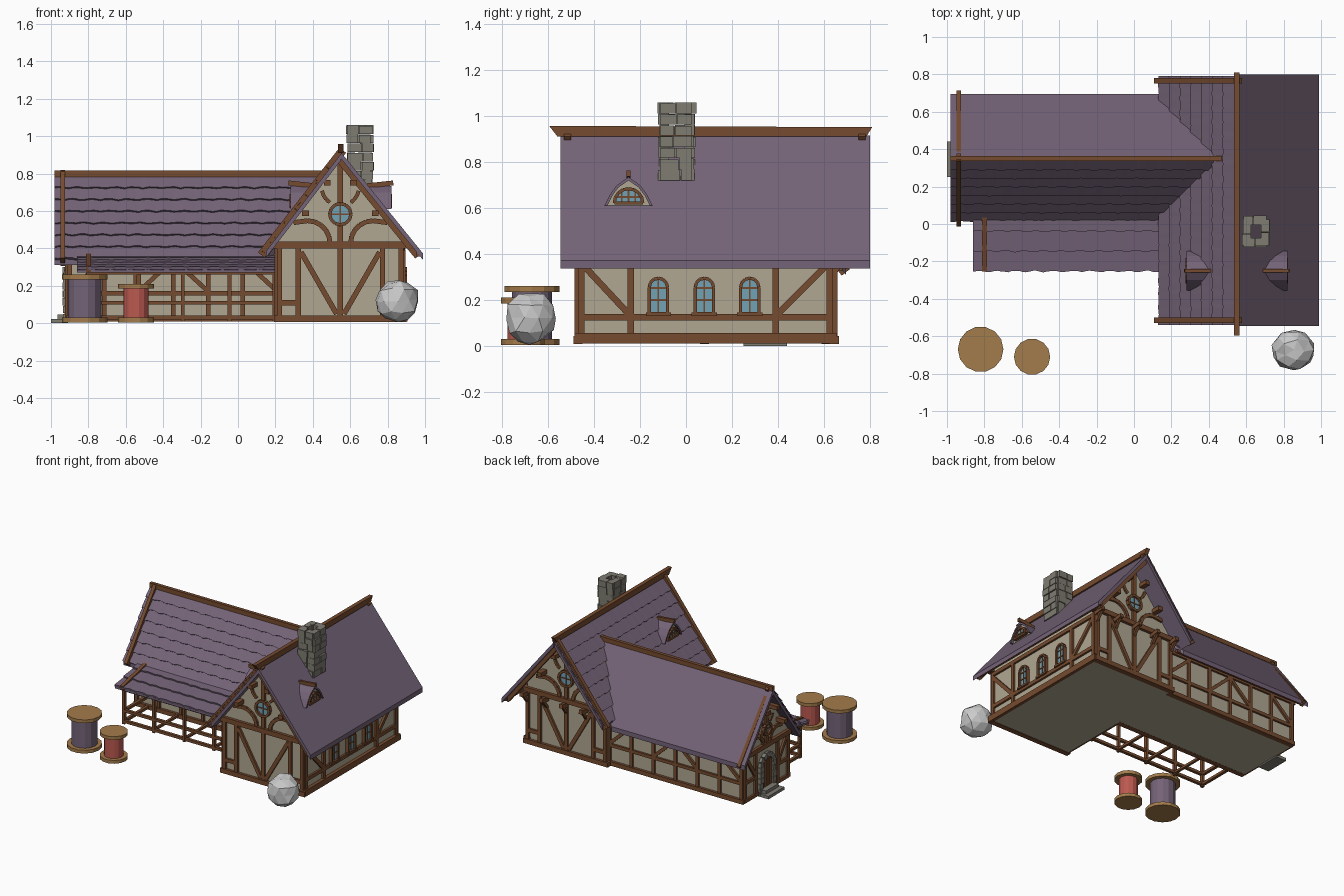
import bpy, bmesh, random
from math import sin, cos, pi
from mathutils import Vector as V, Matrix

if "Cube" in bpy.data.objects:
    bpy.data.objects.remove(bpy.data.objects["Cube"])
random.seed(4)

def mat(name, c):
    m = bpy.data.materials.new(name)
    m.diffuse_color = (*c, 1)
    m.use_nodes = True
    m.node_tree.nodes["Principled BSDF"].inputs["Base Color"].default_value = m.diffuse_color
    return m
WALL = mat("plaster", (.44, .39, .29)); WOOD = mat("timber", (.18, .07, .028))
ROOF = mat("roof", (.175, .125, .185)); GLASS = mat("glass", (.17, .36, .46))
STONE = mat("stone", (.21, .2, .165)); PALE = mat("pale_wood", (.37, .2, .07))
RED = mat("red_thread", (.5, .1, .08))
X, Y, Z = V((1, 0, 0)), V((0, 1, 0)), V((0, 0, 1))

def obj(name, bm, m=None, fix=True):
    if fix:
        bmesh.ops.recalc_face_normals(bm, faces=bm.faces)
    me = bpy.data.meshes.new(name)
    bm.to_mesh(me); bm.free()
    if m: me.materials.append(m)
    o = bpy.data.objects.new(name, me)
    bpy.context.collection.objects.link(o)
    return o

def prism(bm, pts, off):
    a = [bm.verts.new(p) for p in pts]
    b = [bm.verts.new(V(p) + V(off)) for p in pts]
    bm.faces.new(a); bm.faces.new(b[::-1])
    for i in range(len(a)):
        j = (i + 1) % len(a)
        bm.faces.new((a[i], b[i], b[j], a[j]))

def bar(bm, a, b, n, w, d):
    a, b = V(a), V(b)
    dr = (b - a).normalized()
    s = dr.cross(V(n)).normalized()
    t = s.cross(dr)
    prism(bm, [a + s * i * w / 2 + t * j * d / 2 for i, j in ((-1, -1), (1, -1), (1, 1), (-1, 1))], b - a)

def path(bm, pts, n, w, d):
    for a, b in zip(pts, pts[1:]):
        bar(bm, a, b, n, w, d)

def box(bm, lo, hi):
    prism(bm, [(lo[0], lo[1], lo[2]), (hi[0], lo[1], lo[2]), (hi[0], hi[1], lo[2]), (lo[0], hi[1], lo[2])], (0, 0, hi[2] - lo[2]))

def solid(name, pts, off, m):
    bm = bmesh.new(); prism(bm, pts, off); return obj(name, bm, m)

def bars(name, segs, n, w, d, m=WOOD):
    bm = bmesh.new()
    for a, b in segs: bar(bm, a, b, n, w, d)
    return obj(name, bm, m)

class Wall:  # flat wall with (u, z) coordinates and outward normal
    def __init__(s, o, u, n): s.o, s.u, s.n = V(o), V(u), V(n)
    def p(s, u, z, out=0): return s.o + s.u * u + Z * z + s.n * out
    def timber(s, name, segs, w=.028, d=.03):
        return bars(name, [(s.p(a, b), s.p(c, e)) for a, b, c, e in segs], s.n, w, d)
    def window(s, name, outline, cross, w=.014):
        solid(name + "_glass", [s.p(*q, .004) for q in outline], s.n * .006, GLASS)
        bm = bmesh.new()
        path(bm, [s.p(*q, .008) for q in outline + outline[:1]], s.n, w, .032)
        for a, b, c, e in cross: bar(bm, s.p(a, b, .008), s.p(c, e, .008), s.n, .007, .014)
        obj(name + "_frame", bm, WOOD)

def arc(u, z, r, a0, a1, k):
    return [(u + r * cos(a0 + (a1 - a0) * i / k), z + r * sin(a0 + (a1 - a0) * i / k)) for i in range(k + 1)]

def tiles(name, o, u, v, L, H, rows, end=lambda f: 0, wave=.075):
    # rows of tiles with a wavy lower edge
    o, u, v = V(o), V(u).normalized(), V(v).normalized()
    n, bm, h = u.cross(v), bmesh.new(), H / rows
    for r in range(rows):
        f = L + end(r / rows); k = max(2, int(f / .0187)); ph = random.random() * 6
        row = []
        for i in range(k + 1):
            x = f * i / k
            lo = r * h - .008 + .008 * abs(sin(pi * x / wave + ph)) + random.uniform(-.002, .002)
            hi = min((r + 1) * h + .01, H)
            row.append([bm.verts.new(o + u * x + v * q + n * e) for q, e in ((lo, 0), (lo, .016), (hi, .003))])
        for a, b in zip(row, row[1:]):
            bm.faces.new((a[0], b[0], b[1], a[1])); bm.faces.new((a[1], b[1], b[2], a[2]))
    obj(name, bm, ROOF, False)

# house bodies
solid("main_wing_walls", [(.21, -.47, .01), (.88, -.47, .01), (.88, -.47, .465), (.547, -.47, .875), (.21, -.47, .465)], (0, 1.115, 0), WALL)
solid("long_wing_walls", [(-.91, .08, .01), (-.91, .61, .01), (-.91, .61, .39), (-.91, .35, .745), (-.91, .08, .39)], (1.3, 0, 0), WALL)

# roof slabs
dn = (0, 0, -.035)
solid("main_roof_right", [(.55, -.545, .915), (.99, -.545, .372), (.99, .8, .372), (.55, .8, .915)], dn, ROOF)
solid("main_roof_left", [(.55, -.54, .905), (.15, -.54, .385), (.15, .79, .385), (.55, .79, .905)], dn, ROOF)
solid("long_roof_front", [(-.98, .35, .785), (-.98, .03, .345), (.15, .03, .345), (.47, .35, .785)], dn, ROOF)
solid("long_roof_back", [(-.98, .35, .795), (-.98, .695, .345), (.14, .695, .345), (.47, .35, .795)], dn, ROOF)
solid("porch_roof", [(-.86, -.245, .285), (.21, -.245, .285), (.21, .085, .36), (-.86, .085, .36)], (0, 0, -.015), ROOF)
tiles("main_roof_tiles", (.145, .79, .38), -Y, (.4, 0, .525), 1.33, .66, 7)
tiles("long_roof_tiles", (-.98, .028, .343), X, (0, .32, .44), 1.13, .545, 7, lambda f: .32 * f, .1)
tiles("porch_tiles", (-.86, -.247, .287), X, (0, .33, .075), 1.07, .33, 3, wave=.1)

# ridge beams, barge boards, valley boards, fascias
solid("main_ridge", [(.535, -.595, .957), (.535, .81, .952), (.535, .785, .912), (.535, -.56, .912)], (.03, 0, 0), WOOD)
bars("long_ridge", [((-.98, .35, .8), (.47, .35, .8))], Z, .026, .034)
for nm, y in (("front", -.515), ("back", .765)):
    bars("main_barge_" + nm, [((.125, y, .365), (.56, y, .925)), ((.54, y, .885), (.965, y, .36))], Y, .045, .03)
bars("long_barge", [((-.937, .005, .335), (-.937, .36, .805)), ((-.937, .34, .77), (-.937, .695, .32))], X, .045, .026)
bars("porch_barge", [((-.8, -.25, .29), (-.8, .04, .355))], X, .035, .026)
bars("valley_boards", [((.475, .35, .805), (.15, .03, .37)), ((.475, .35, .805), (.15, .685, .37))], Z, .018, .022)
bars("eave_boards", [((.962, -.54, .368), (.962, .795, .368)), ((-.95, .67, .335), (.18, .67, .335))], Z, .02, .02)

def gable(name, wl, half, tie, apex, k, brackets=False):
    # tie beam, king post, round window and curved braces of a gable end
    zw = tie + .165 * k
    wl.timber(name + "_tie", [(-half - .01, tie, half + .01, tie)], .036, .045)
    wl.timber(name + "_post", [(0, tie, 0, zw - .055 * k), (0, zw + .055 * k, 0, apex)], .03)
    ring = arc(0, zw, .057 * k, 0, 2 * pi, 12)[:-1]
    wl.window(name + "_round_window", ring, [(-.05 * k, zw, .05 * k, zw), (0, zw - .05 * k, 0, zw + .05 * k)], .018)
    bm = bmesh.new()
    for s in (-1, 1):
        pts = arc(.175 * k, tie + .01, .12 * k, pi, pi / 2, 5) + [(.25 * k, tie + .12 * k)]
        path(bm, [wl.p(s * u, z) for u, z in pts], wl.n, .026, .03)
        pts = arc(0, tie + .31 * k, .1 * k, -pi / 2 + .6, -.2, 3)
        path(bm, [wl.p(s * u, z) for u, z in pts], wl.n, .02, .026)
        for f in (.22, .58):  # purlin ends
            z = apex - f * (apex - tie)
            bar(bm, wl.p(s * half * f * .93, z - .02, -.02), wl.p(s * half * f * .93, z - .02, .07), Z, .035, .03)
    if brackets:
        for i in range(5):
            u = (i - 2) * half * .48
            bar(bm, wl.p(u, tie - .035, -.02), wl.p(u, tie - .02, .075), Z, .028, .03)
            bar(bm, wl.p(u, tie - .1), wl.p(u, tie - .03, .055), wl.u, .018, .02)
    obj(name + "_braces", bm, WOOD)

# main wing timbers
front = Wall((.547, -.47, 0), X, -Y); back = Wall((.547, .645, 0), -X, Y)
right = Wall((.88, 0, 0), Y, X); left = Wall((.21, 0, 0), -Y, -X)
for nm, wl in (("front", front), ("back", back)):
    gable("main_gable_" + nm, wl, .345, .418, .87, 1, nm == "back")
    segs = [(0, .02, 0, .4)]
    for s in (-1, 1):
        segs += [(s * .325, .02, s * .325, .41), (s * .225, .02, s * .225, .4), (s * .21, .38, s * .02, .05), (s * .33, .11, s * .23, .11)]
    wl.timber("main_frame_" + nm, segs)
    wl.timber("main_sill_" + nm, [(-.355, .025, .355, .025)], .035, .04)
right.timber("right_sill", [(-.485, .033, .655, .033)], .046, .05)
right.timber("right_frame", [(-.455, .05, -.455, .39), (.625, .05, .625, .39), (-.24, .05, -.24, .39), (.39, .05, .39, .39),
    (-.46, .125, .63, .125), (-.455, .36, -.25, .14), (.62, .36, .4, .14), (-.46, .38, .63, .38)])
left.timber("left_frame", [(.46, .02, .46, .4), (.2, .02, .2, .4), (-.06, .02, -.06, .4), (.47, .11, -.07, .11),
    (.47, .03, -.07, .03), (.45, .36, .22, .13)])

# arched windows of the right wall
for i, u in enumerate((-.12, .08, .277)):
    o = [(u + .04, .14)] + arc(u, .255, .04, 0, pi, 6) + [(u - .04, .14)]
    right.window("arched_window_%d" % i, o, [(u, .14, u, .295), (u - .04, .2, u + .04, .2), (u - .04, .252, u + .04, .252)])
    right.timber("window_sill_%d" % i, [(u - .055, .138, u + .055, .138)], .014, .055)

# long wing timbers
lback = Wall((0, .61, 0), X, Y); lfront = Wall((0, .08, 0), X, -Y); lend = Wall((-.91, .345, 0), -Y, -X)
for nm, wl in (("back", lback), ("front", lfront)):
    xs = [-.9 + .185 * i for i in range(7)]
    segs = [(x, .02, x, .36) for x in xs] + [(-.91, .16, .21, .16), (-.91, .35, .21, .35)]
    segs += [(xs[i], .34, xs[i + 1], .17) if i % 2 else (xs[i], .17, xs[i + 1], .34) for i in (0, 2, 3, 5)]
    wl.timber("long_frame_" + nm, segs, .024)
    wl.timber("long_sill_" + nm, [(-.92, .025, .21, .025)], .032, .04)
gable("long_gable", lend, .265, .36, .735, .72)
lend.timber("long_end_frame", [s for k in (-1, 1) for s in ((k * .255, .02, k * .255, .36), (k * .13, .02, k * .13, .35),
    (k * .25, .16, k * .13, .16), (k * .24, .34, k * .14, .18), (k * .26, .025, k * .1, .025))], .026)

# door with stone surround and steps
door = [(.06, .04)] + arc(0, .21, .06, 0, pi, 6) + [(-.06, .04)]
solid("door", [lend.p(*q) for q in door], -X * .012, WOOD)
lend.timber("door_planks", [(u, .05, u, .25) for u in (-.03, 0, .03)], .012, .034)
bm = bmesh.new()
for s in (-1, 1):
    for i in range(5):
        w = random.uniform(.03, .045)
        bar(bm, lend.p(s * .078, .012 + .042 * i), lend.p(s * .078, .05 + .042 * i), X, w, random.uniform(.04, .06))
ar = arc(0, .21, .076, 0, pi, 7)
for a, b in zip(ar, ar[1:]):
    bar(bm, lend.p(*a), lend.p(*b), X, .034, random.uniform(.04, .055))
box(bm, (-1, .25, 0), (-.91, .44, .022)); box(bm, (-.965, .27, .022), (-.91, .42, .046))
obj("door_stones_and_steps", bm, STONE)

# open porch frame
bm = bmesh.new()
for z in (.03, .11, .27):
    bar(bm, (-.81, -.22, z), (.21, -.22, z), Y, .02, .022)
    bar(bm, (-.8, -.22, z), (-.8, .08, z), X, .02, .022)
for x in (-.8, -.55, -.295, -.045, .195):
    bar(bm, (x, -.22, .01), (x, -.22, .28), Y, .02, .024)
    bar(bm, (x, -.22, .27), (x, .08, .34), X, .02, .02)
    bar(bm, (x, -.22, .03), (x, .08, .03), X, .018, .018)
obj("porch_frame", bm, WOOD)

# dormers on both slopes
for nm, s in (("right", 1), ("left", -1)):
    d = Wall((.55 + s * .25, -.25, 0), Y * s, X * s)
    out = [(-.105, .61), (-.08, .66), (-.05, .7), (0, .735), (.05, .7), (.08, .66), (.105, .61)]
    inner = [(u * .88, (z - .61) * .88 + .61) for u, z in out]
    solid("dormer_face_" + nm, [d.p(*q) for q in inner], d.n * -.1, WALL)
    bm = bmesh.new()
    for (a, b), (c, e) in zip(zip(out, out[1:]), zip(inner, inner[1:])):
        prism(bm, [d.p(*a, .02), d.p(*b, .02), d.p(*e, .02), d.p(*c, .02)], d.n * -.13)
    obj("dormer_hood_" + nm, bm, ROOF)
    d.window("dormer_window_" + nm, arc(0, .622, .062, 0, pi, 8), [(0, .622, 0, .68), (-.03, .622, -.03, .67), (.03, .622, .03, .67), (-.055, .648, .055, .648)])
    bars("dormer_ridge_" + nm, [(d.p(0, .735, -.11), d.p(0, .75, .03))], Z, .018, .026)

# stone chimney, hollow, pinwheel courses
bm = bmesh.new()
for c in range(7):
    z = .72 + c * .0486
    hx, hy, t = .066, .074, .04
    for sx, sy, ax in ((1, 0, 0), (0, 1, 1), (-1, 0, 0), (0, -1, 1)):
        h, g = (hy, hx) if ax == 0 else (hx, hy)
        cut = random.uniform(-.3, .3) * h
        for a, b in ((-h, cut - .002), (cut + .002, h - .01)):
            e = g + random.uniform(-.004, .009) + (.003 if c == 6 else 0)
            k = sx + sy
            lo, hi = sorted((k * (g - t), k * e))
            r = ((lo, hi), (a, b)) if ax == 0 else ((a, b), (lo, hi))
            box(bm, (.652 + r[0][0], -.04 + r[1][0], z), (.652 + r[0][1], -.04 + r[1][1], z + .046 + random.uniform(-.003, .003)))
obj("chimney", bm, STONE)

# thread spools
def cyl(name, x, y, z0, z1, r, m):
    bm = bmesh.new()
    prism(bm, [(x + r * cos(i * pi / 7), y + r * sin(i * pi / 7), z0) for i in range(14)], (0, 0, z1 - z0))
    obj(name, bm, m)
for nm, x, y, r, rc, h, m in (("large", -.82, -.67, .122, .09, .26, ROOF), ("small", -.545, -.71, .097, .067, .21, RED)):
    cyl(nm + "_spool_base", x, y, .005, .03, r, PALE)
    cyl(nm + "_spool_thread", x, y, .03, h - .025, rc, m)
    cyl(nm + "_spool_top", x, y, h - .025, h, r, PALE)

# faceted boulder
bm = bmesh.new()
bmesh.ops.create_icosphere(bm, subdivisions=2, radius=.115, matrix=Matrix.Translation((.853, -.675, .12)))
for v in bm.verts:
    v.co += V([random.uniform(-.009, .009) for _ in range(3)])
    v.co.z = max(v.co.z, .005)
obj("boulder", bm)
